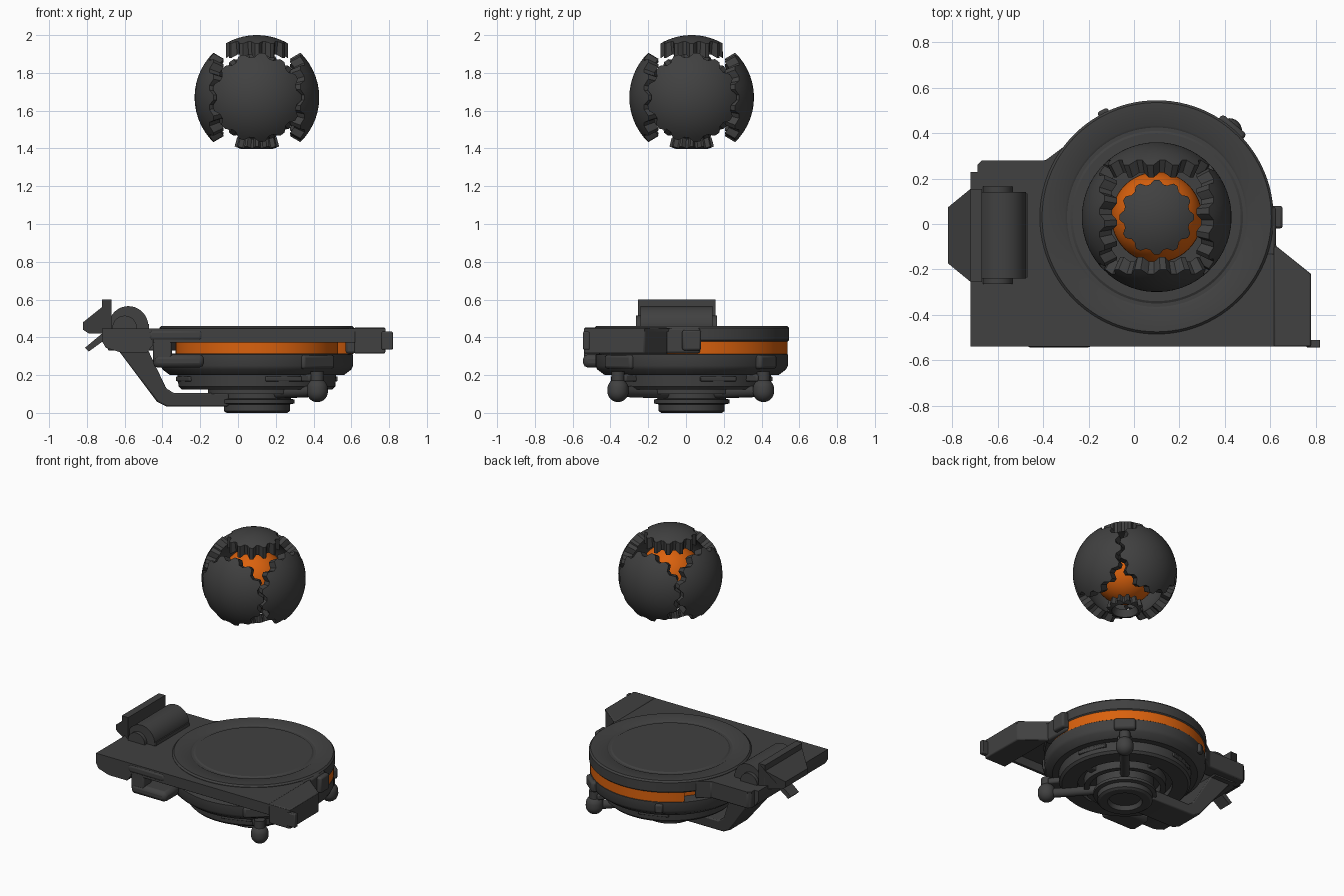
import bpy, bmesh, math
from mathutils import Matrix, Vector

if "Cube" in bpy.data.objects:
    bpy.data.objects.remove(bpy.data.objects["Cube"])

CX, CY = 0.1, 0.03          # shared axis of the base and the ball
BALL_Z, BALL_R = 1.67, 0.33


def material(name, rgb):
    m = bpy.data.materials.new(name)
    m.diffuse_color = (*rgb, 1)
    m.use_nodes = True
    m.node_tree.nodes["Principled BSDF"].inputs["Base Color"].default_value = m.diffuse_color
    return m


GREY = material("dark_grey", (0.052, 0.052, 0.052))
ORANGE = material("orange", (0.70, 0.12, 0.004))


def finish(name, bm, mat=GREY, bevel=0):
    bmesh.ops.recalc_face_normals(bm, faces=bm.faces)
    me = bpy.data.meshes.new(name)
    bm.to_mesh(me)
    bm.free()
    me.materials.append(mat)
    ob = bpy.data.objects.new(name, me)
    bpy.context.collection.objects.link(ob)
    if bevel:
        mod = ob.modifiers.new("bevel", "BEVEL")
        mod.width, mod.segments = bevel, 2
    return ob


def lathe(name, profile, mat=GREY, n=96, start=0, sweep=360):
    """Turn (radius, z) points around the shared axis."""
    bm = bmesh.new()
    vs = [bm.verts.new((CX + r, CY, z)) for r, z in profile]
    es = [bm.edges.new(p) for p in zip(vs, vs[1:])]
    bmesh.ops.rotate(bm, verts=vs, cent=(CX, CY, 0),
                     matrix=Matrix.Rotation(math.radians(start), 3, "Z"))
    bmesh.ops.spin(bm, geom=vs + es, cent=(CX, CY, 0), axis=(0, 0, 1),
                   angle=math.radians(sweep), steps=n)
    bmesh.ops.remove_doubles(bm, verts=bm.verts, dist=1e-5)
    return finish(name, bm, mat)


def prism(name, pts, lo, hi, axis="z", mat=GREY, bevel=0):
    """Extrude an outline: (x, y) along z, or (x, z) along y."""
    bm = bmesh.new()
    put = (lambda a, b, h: (a, b, h)) if axis == "z" else (lambda a, b, h: (a, h, b))
    f = bm.faces.new([bm.verts.new(put(a, b, lo)) for a, b in pts])
    g = bmesh.ops.extrude_face_region(bm, geom=[f])["geom"]
    bmesh.ops.translate(bm, vec=put(0, 0, hi - lo),
                        verts=[v for v in g if isinstance(v, bmesh.types.BMVert)])
    return finish(name, bm, mat, bevel)


def box(name, x, y, z, bevel=0.006):
    return prism(name, [(x[0], y[0]), (x[1], y[0]), (x[1], y[1]), (x[0], y[1])],
                 z[0], z[1], bevel=bevel)


def rod(name, a, b, r, n=32):
    a, b = Vector(a), Vector(b)
    bm = bmesh.new()
    rot = (b - a).to_track_quat("Z", "Y").to_matrix().to_4x4()
    bmesh.ops.create_cone(bm, cap_ends=True, segments=n, radius1=r, radius2=r,
                          depth=(b - a).length, matrix=Matrix.Translation((a + b) / 2) @ rot)
    return finish(name, bm)


def radial_box(name, deg, r, size, z, bevel=0.01):
    """Box set on a circle, size = (radial, tangential, height)."""
    bm = bmesh.new()
    bmesh.ops.create_cube(bm, size=1)
    bm.transform(Matrix.Translation((CX, CY, z)) @ Matrix.Rotation(math.radians(deg), 4, "Z")
                 @ Matrix.Translation((r, 0, 0)) @ Matrix.Diagonal((*size, 1)))
    return finish(name, bm, bevel=bevel)


def toothed_cap(name, rot, t_in, t_out, t_under, teeth, r_out, r_in):
    """Spherical shell patch with a bevelled gear rim; (low, high) rim angles in degrees."""
    bm = bmesh.new()
    n, steps = teeth * 8, 7

    def shell(r, low, high):
        rings = []
        for i in range(steps + 1):
            ring = []
            for k in range(n):
                phi = math.tau * k / n
                if i < steps:
                    t = t_in + (low - t_in) * i / (steps - 1)
                else:
                    w = max(-1, min(1, 2 * math.cos(teeth * (phi - math.pi / 2))))
                    t = low + 0.4 + (high - low) * (w + 1) / 2
                t = math.radians(t)
                ring.append(bm.verts.new((r * math.sin(t) * math.cos(phi),
                                          r * math.sin(t) * math.sin(phi), r * math.cos(t))))
            rings.append(ring)
        return rings

    def bridge(a, b):
        for k in range(n):
            bm.faces.new((a[k], a[(k + 1) % n], b[(k + 1) % n], b[k]))

    outer, inner = shell(r_out, *t_out), shell(r_in, *t_under)
    for s in (outer, inner):
        for a, b in zip(s, s[1:]):
            bridge(a, b)
    bridge(outer[-1], inner[-1])
    if t_in:
        bridge(outer[0], inner[0])
    bmesh.ops.remove_doubles(bm, verts=bm.verts, dist=1e-5)
    bm.transform(Matrix.Translation((CX, CY, BALL_Z)) @ rot)
    return finish(name, bm)


# Ball: orange core, four side shells, top shell, bottom ring
bm = bmesh.new()
bmesh.ops.create_uvsphere(bm, u_segments=48, v_segments=24, radius=0.2,
                          matrix=Matrix.Translation((CX, CY, BALL_Z)))
finish("ball_core", bm, ORANGE)
for i in range(4):
    rot = Matrix.Rotation(i * math.pi / 2, 4, "Z") @ Matrix.Rotation(math.pi / 2, 4, "Y")
    toothed_cap(f"ball_side_shell_{i}", rot, 0, (40, 45.5), (43, 49), 13, BALL_R, 0.27)
toothed_cap("ball_top_shell", Matrix.Identity(4), 0, (26, 29.5), (31, 38), 12, BALL_R, 0.265)
toothed_cap("ball_bottom_ring", Matrix.Rotation(math.pi, 4, "X"), 17, (20, 24), (21, 26), 12,
            0.285, 0.235)

# Base: turned lower body, orange band (recessed at the front), top disc
lathe("lower_body", [(0, 0.03), (0.1, 0.03), (0.11, 0), (0.16, 0), (0.175, 0.01), (0.175, 0.045),
                     (0.2, 0.05), (0.2, 0.07), (0.18, 0.075), (0.18, 0.16), (0.3, 0.16),
                     (0.3, 0.125), (0.4, 0.125), (0.415, 0.14), (0.42, 0.2), (0.46, 0.2),
                     (0.5, 0.23), (0.51, 0.25), (0.51, 0.31), (0.48, 0.315), (0, 0.315)])
lathe("recessed_band", [(0.3, 0.312), (0.43, 0.312), (0.43, 0.385), (0.3, 0.385)], ORANGE)
lathe("orange_band", [(0.42, 0.312), (0.508, 0.312), (0.508, 0.385), (0.42, 0.385)], ORANGE,
      48, -15, 150)
lathe("top_disc", [(0, 0.375), (0.505, 0.375), (0.515, 0.385), (0.515, 0.45), (0.505, 0.461),
                   (0.405, 0.459), (0.395, 0.453), (0.38, 0.453), (0.37, 0.459), (0, 0.459)])
lathe("under_ring", [(0.225, 0.1), (0.26, 0.1), (0.26, 0.165), (0.225, 0.165), (0.225, 0.1)])

# Flat deck around the disc with its side parts
prism("deck", [(-0.72, -0.54), (0.78, -0.54), (0.78, -0.22), (0.63, -0.1), (0.5, 0.1),
               (-0.25, 0.36), (-0.31, 0.34), (-0.39, 0.28), (-0.67, 0.28), (-0.69, 0.26),
               (-0.69, 0.23), (-0.72, 0.23)], 0.432, 0.447)
box("deck_front_lip", (-0.45, 0.62), (-0.54, -0.52), (0.372, 0.445), 0.003)
prism("right_bracket", [(0.615, -0.54), (0.78, -0.54), (0.78, -0.22), (0.63, -0.1), (0.615, -0.1)],
      0.315, 0.452, bevel=0.008)
box("right_bracket_tab", (0.76, 0.82), (-0.545, -0.51), (0.335, 0.43))
box("right_catch", (0.57, 0.625), (-0.14, 0.075), (0.315, 0.45), 0.012)
box("right_catch_tab", (0.6, 0.655), (-0.02, 0.08), (0.33, 0.44), 0.012)
prism("left_body", [(-0.72, 0.44), (-0.72, 0.38), (-0.7, 0.345), (-0.62, 0.32), (-0.48, 0.32),
                    (-0.45, 0.36), (-0.45, 0.44)], -0.54, 0.23, "y")
prism("back_left_bracket", [(-0.67, 0.28), (-0.39, 0.28), (-0.31, 0.34), (-0.28, 0.3),
                            (-0.36, 0.18), (-0.69, 0.18), (-0.69, 0.26)], 0.33, 0.445, bevel=0.008)

# Front-left double handle
box("front_handle_upper", (-0.48, -0.18), (-0.545, -0.45), (0.375, 0.447), 0.025)
box("front_handle_lower", (-0.45, -0.18), (-0.545, -0.38), (0.24, 0.31), 0.025)
box("front_handle_link", (-0.45, -0.35), (-0.54, -0.45), (0.27, 0.42), 0.01)

# Clasp at the left: roller, end caps and hook
rod("clasp_roller", (-0.58, -0.24, 0.46), (-0.58, 0.14, 0.46), 0.105, 48)
rod("clasp_pin", (-0.6, -0.265, 0.45), (-0.6, 0.165, 0.45), 0.065, 32)
prism("clasp_bed", [(-0.7, 0.42), (-0.7, 0.5), (-0.64, 0.52), (-0.47, 0.47), (-0.47, 0.42)],
      -0.235, 0.135, "y")
hook = prism("clasp_hook", [(-0.82, 0.44), (-0.82, 0.48), (-0.72, 0.56), (-0.72, 0.6),
                            (-0.67, 0.6), (-0.67, 0.42), (-0.79, 0.42)], -0.255, 0.155, "y")
for v in hook.data.vertices:          # narrows to the outer end
    if v.co.x < -0.75:
        v.co.y = -0.05 + (v.co.y + 0.05) * 0.6
prism("clasp_tab", [(-0.81, 0.345), (-0.79, 0.325), (-0.7, 0.39), (-0.72, 0.42)], -0.09, 0.0, "y")

# Bent arm from the clasp to the hub
arm = prism("bent_arm", [(-0.64, 0.34), (-0.48, 0.34), (-0.38, 0.13), (-0.34, 0.105), (-0.05, 0.105),
                         (-0.05, 0.035), (-0.38, 0.035), (-0.43, 0.06)], -0.14, 0.2, "y", bevel=0.008)
for v in arm.data.vertices:           # narrows towards the hub
    if v.co.z < 0.2:
        v.co.y = CY + (v.co.y - CY) * 0.6

# Two round feet on rods
for side, y in (("front", -0.36), ("back", 0.41)):
    x, d = 0.42, Vector((0.32, y - CY, 0)).normalized()
    rod(f"{side}_foot_rod", (CX + d.x * 0.15, CY + d.y * 0.15, 0.105), (x, y, 0.115), 0.03, 20)
    rod(f"{side}_foot_stem", (x, y, 0.1), (x, y, 0.22), 0.035, 20)
    bm = bmesh.new()
    bmesh.ops.create_uvsphere(bm, u_segments=24, v_segments=16, radius=0.056)
    for v in bm.verts:
        v.co.z += 0.012 if v.co.z > 0 else -0.002
    bm.transform(Matrix.Translation((x, y, 0.115)))
    finish(f"{side}_foot", bm)
    radial_box(f"{side}_foot_clamp", math.degrees(math.atan2(d.y, d.x)), 0.44, (0.1, 0.09, 0.04), 0.185)

# Pads, clips and slots around the body
radial_box("front_right_pad", -50, 0.465, (0.1, 0.22, 0.075), 0.27, 0.015)
radial_box("back_right_pad", 50, 0.485, (0.1, 0.14, 0.075), 0.27, 0.015)
radial_box("back_left_clip", 117, 0.5, (0.06, 0.05, 0.06), 0.27)
for i in range(4):
    radial_box(f"lower_panel_{i}", 20 + 90 * i, 0.4, (0.04, 0.2, 0.025), 0.18, 0.004)
    radial_box(f"under_rib_{i}", 90 * i, 0.3, (0.2, 0.05, 0.03), 0.14, 0.004)

# Smooth shading with sharp edges kept
bpy.ops.object.select_all(action="SELECT")
bpy.context.view_layer.objects.active = bpy.data.objects["top_disc"]
bpy.ops.object.shade_smooth_by_angle(angle=math.radians(30))
